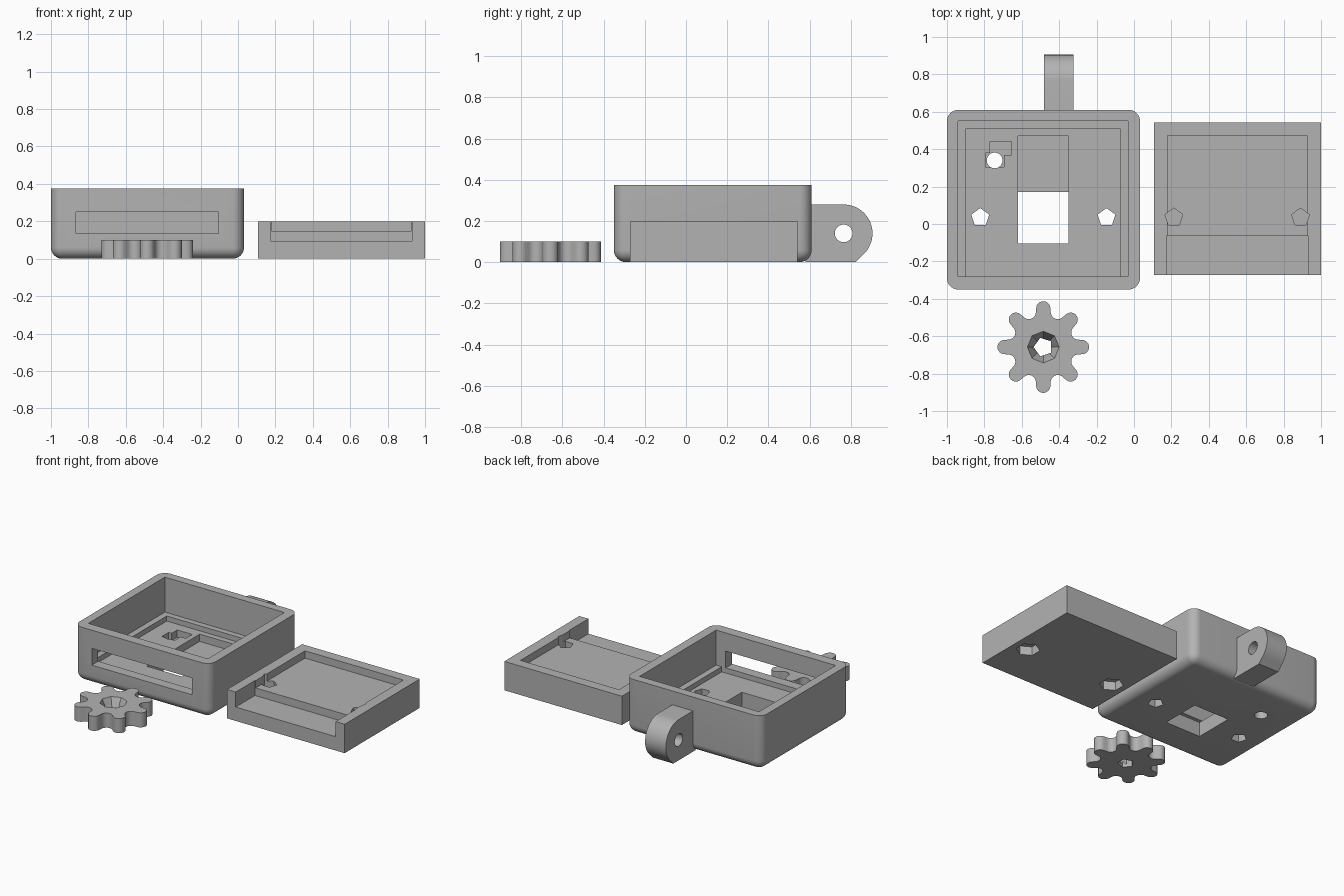
import bpy, bmesh, math
from mathutils import Vector

if "Cube" in bpy.data.objects:
    bpy.data.objects.remove(bpy.data.objects["Cube"])

grey = bpy.data.materials.new("plain grey")
grey.use_nodes = True
grey.diffuse_color = (0.45, 0.45, 0.45, 1)
grey.node_tree.nodes["Principled BSDF"].inputs["Base Color"].default_value = (0.45, 0.45, 0.45, 1)


def finish(name, bm):
    bmesh.ops.recalc_face_normals(bm, faces=bm.faces)
    mesh = bpy.data.meshes.new(name)
    bm.to_mesh(mesh)
    bm.free()
    obj = bpy.data.objects.new(name, mesh)
    mesh.materials.append(grey)
    bpy.context.collection.objects.link(obj)
    return obj


def block(name, xs, ys, zs, radius=0):
    """Box from ranges; radius rounds every edge except the top rim."""
    bm = bmesh.new()
    bmesh.ops.create_cube(bm, size=1)
    for v in bm.verts:
        v.co = [r[0] if c < 0 else r[1] for c, r in zip(v.co, (xs, ys, zs))]
    if radius:
        edges = [e for e in bm.edges if min(v.co.z for v in e.verts) < zs[1]]
        bmesh.ops.bevel(bm, geom=edges, offset=radius, segments=8, profile=0.5,
                        affect='EDGES', clamp_overlap=True)
    return finish(name, bm)


def extrude(name, points, depth):
    """Closed 3D outline pushed along a depth vector."""
    bm = bmesh.new()
    face = bm.faces.new([bm.verts.new(p) for p in points])
    out = bmesh.ops.extrude_face_region(bm, geom=[face])
    moved = [g for g in out["geom"] if isinstance(g, bmesh.types.BMVert)]
    bmesh.ops.translate(bm, verts=moved, vec=Vector(depth))
    return finish(name, bm)


def arc(cx, cy, r, start, end, steps):
    angles = [math.radians(start + (end - start) * i / steps) for i in range(steps + 1)]
    return [(cx + r * math.cos(a), cy + r * math.sin(a)) for a in angles]


def prism(name, x, y, r, sides, z0, z1, turn=90):
    ring = arc(x, y, r, turn, turn + 360, sides)[:-1]
    return extrude(name, [(px, py, z0) for px, py in ring], (0, 0, z1 - z0))


def cut(target, *cutters):
    for cutter in cutters:
        mod = target.modifiers.new("cut", 'BOOLEAN')
        mod.operation, mod.solver, mod.object = 'DIFFERENCE', 'EXACT', cutter
        bpy.context.view_layer.objects.active = target
        bpy.ops.object.modifier_apply(modifier=mod.name)
        bpy.data.objects.remove(cutter)


def smooth(obj):
    bpy.ops.object.select_all(action='DESELECT')
    obj.select_set(True)
    bpy.context.view_layer.objects.active = obj
    bpy.ops.object.shade_smooth_by_angle(angle=math.radians(30))


# Open case with a stepped floor
case = block("case", (-1, 0.032), (-0.35, 0.61), (0, 0.375), 0.06)
cut(case,
    block("cavity", (-0.94, -0.033), (-0.28, 0.55), (0.135, 0.5)),
    block("floor_recess", (-0.898, -0.075), (-0.28, 0.51), (0.1, 0.3)),
    block("front_slot", (-0.865, -0.105), (-0.45, -0.25), (0.135, 0.25)),
    block("long_pocket", (-0.62, -0.35), (-0.105, 0.47), (0.05, 0.3)),
    block("square_hole", (-0.62, -0.35), (-0.105, 0.17), (-0.1, 0.3)),
    block("sensor_pocket", (-0.793, -0.695), (0.305, 0.38), (0.05, 0.3)),
    block("plug_pocket", (-0.77, -0.655), (0.37, 0.44), (0.05, 0.3)),
    prism("sensor_hole", -0.745, 0.34, 0.042, 24, -0.1, 0.3))
for x in (-0.822, -0.147):
    cut(case, prism("screw_hole", x, 0.035, 0.05, 5, -0.1, 0.3))
smooth(case)

# Hinge lug on the back, with a sloping underside
outline = arc(0.765, 0.14, 0.14, -45, 90, 24)
outline += [(0.58, 0.28), (0.58, 0), (0.823, 0)]
lug = extrude("hinge_lug", [(-0.48, y, z) for y, z in outline], (0.157, 0, 0))
pin = arc(0.765, 0.14, 0.043, 0, 360, 24)[:-1]
cut(lug, extrude("pin_hole", [(-0.6, y, z) for y, z in pin], (0.4, 0, 0)))
smooth(lug)

# Lid with a tray and a lower front step
lid = block("lid", (0.107, 1), (-0.272, 0.542), (0, 0.198))
cut(lid,
    block("tray", (0.178, 0.926), (-0.4, 0.472), (0.148, 0.4)),
    block("front_step", (0.173, 0.931), (-0.4, -0.063), (0.095, 0.4)))
for x in (0.213, 0.89):
    cut(lid,
        prism("screw_socket", x, 0.035, 0.05, 5, 0.09, 0.4),
        prism("nut_socket", x, 0.035, 0.075, 6, -0.1, 0.06))

# Gear wheel made of alternating tooth and valley arcs
gx, gy = -0.485, -0.658
profile = []
for tooth in range(8):
    a = tooth * 45
    for offset, r, start, end in ((0, 0.207, -90, 90), (22.5, 0.203, 247.5, 112.5)):
        t = math.radians(a + offset)
        cx, cy = gx + r * math.cos(t), gy + r * math.sin(t)
        profile += arc(cx, cy, 0.038, a + offset + start, a + offset + end, 12)
gear = extrude("gear", [(x, y, 0) for x, y in profile], (0, 0, 0.1))
bm = bmesh.new()
bmesh.ops.create_cone(bm, cap_ends=True, segments=8, radius1=0.045, radius2=0.095, depth=0.1)
bmesh.ops.translate(bm, verts=bm.verts, vec=(gx, gy, 0.07))
cut(gear, finish("countersink", bm),
    prism("axle_hole", gx, gy, 0.052, 5, -0.1, 0.3, 180))
smooth(gear)
